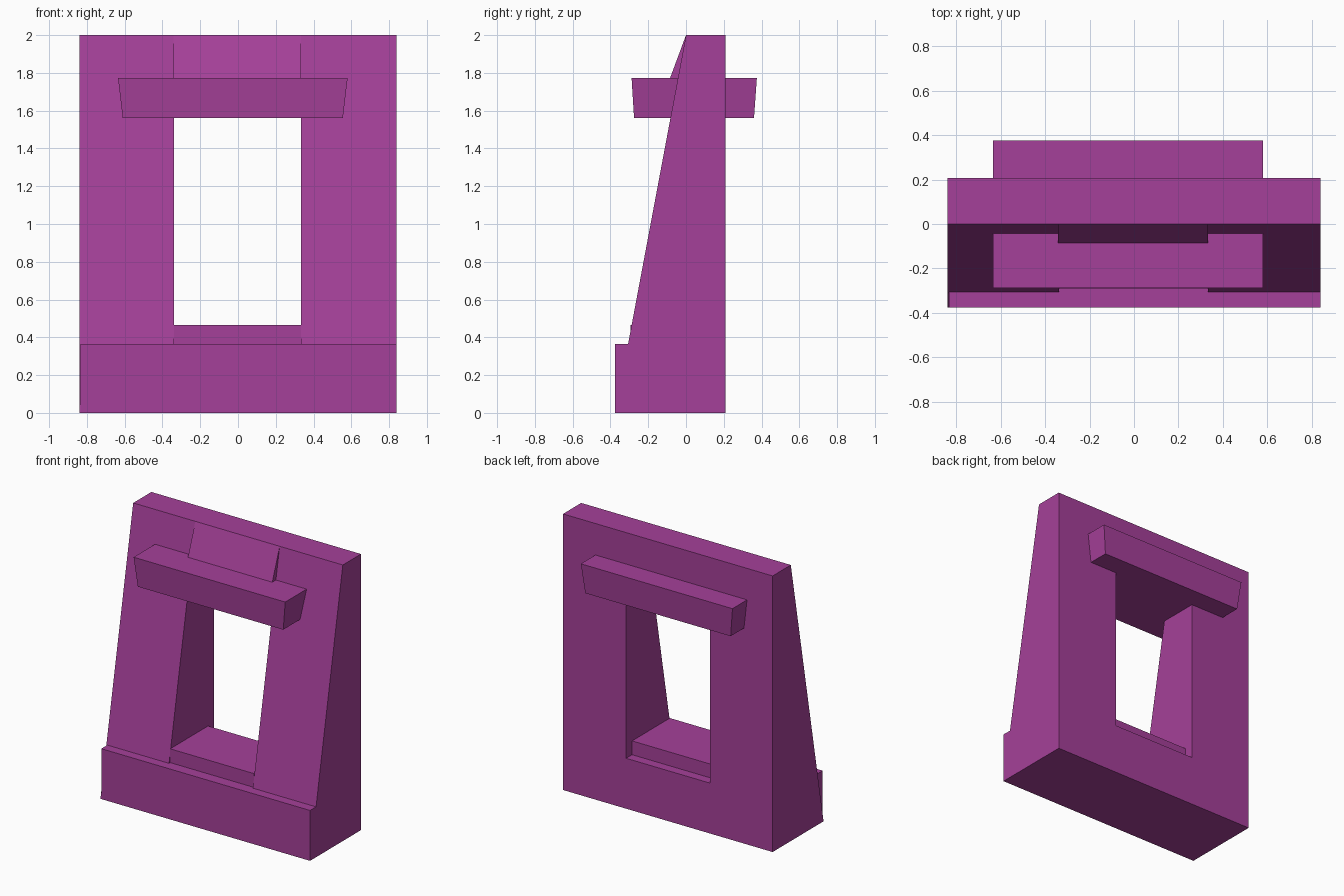
import bpy

if "Cube" in bpy.data.objects:
    bpy.data.objects.remove(bpy.data.objects["Cube"])

mat = bpy.data.materials.new("purple")
mat.diffuse_color = (0.376, 0.051, 0.319, 1)
mat.use_nodes = True
mat.node_tree.nodes["Principled BSDF"].inputs["Base Color"].default_value = mat.diffuse_color


def make(name, verts, faces):
    me = bpy.data.meshes.new(name)
    me.from_pydata(verts, [], faces)
    me.materials.append(mat)
    ob = bpy.data.objects.new(name, me)
    bpy.context.collection.objects.link(ob)
    return ob


def extrude_x(name, profile, x0, x1):
    """Extrude a (y, z) profile, counter-clockwise seen from +x."""
    n = len(profile)
    verts = [(x, y, z) for x in (x0, x1) for y, z in profile]
    faces = [tuple(reversed(range(n))), tuple(range(n, 2 * n))]
    faces += [(i, (i + 1) % n, n + (i + 1) % n, n + i) for i in range(n)]
    return make(name, verts, faces)


def box_profile(y0, y1, z0, z1):
    return [(y0, z0), (y1, z0), (y1, z1), (y0, z1)]


BACK = 0.208

# Side posts with sloping fronts
post = [(-0.375, 0), (BACK, 0), (BACK, 2), (0, 2)]
extrude_x("left_post", post, -0.84, -0.338)
extrude_x("right_post", post, 0.334, 0.84)

# Base block, a touch narrower on the left
extrude_x("base", box_profile(-0.375, BACK, 0, 0.365), -0.833, 0.84)

# Sill at the bottom of the opening
extrude_x("sill", box_profile(-0.293, 0.14, 0.3, 0.465), -0.338, 0.334)

# Panel over the lintel, leaning forward more than the posts
extrude_x("top_panel", [(-0.141, 1.62), (BACK, 1.62), (BACK, 2), (0, 2)], -0.342, 0.334)

# Lintel, tapering downwards
low = [(-0.61, -0.275), (0.555, -0.275), (0.555, 0.36), (-0.61, 0.36)]
top = [(-0.635, -0.288), (0.58, -0.288), (0.58, 0.375), (-0.635, 0.375)]
make("lintel",
     [(x, y, 1.56) for x, y in low] + [(x, y, 1.772) for x, y in top],
     [(3, 2, 1, 0), (4, 5, 6, 7)] +
     [(i, (i + 1) % 4, 4 + (i + 1) % 4, 4 + i) for i in range(4)])
